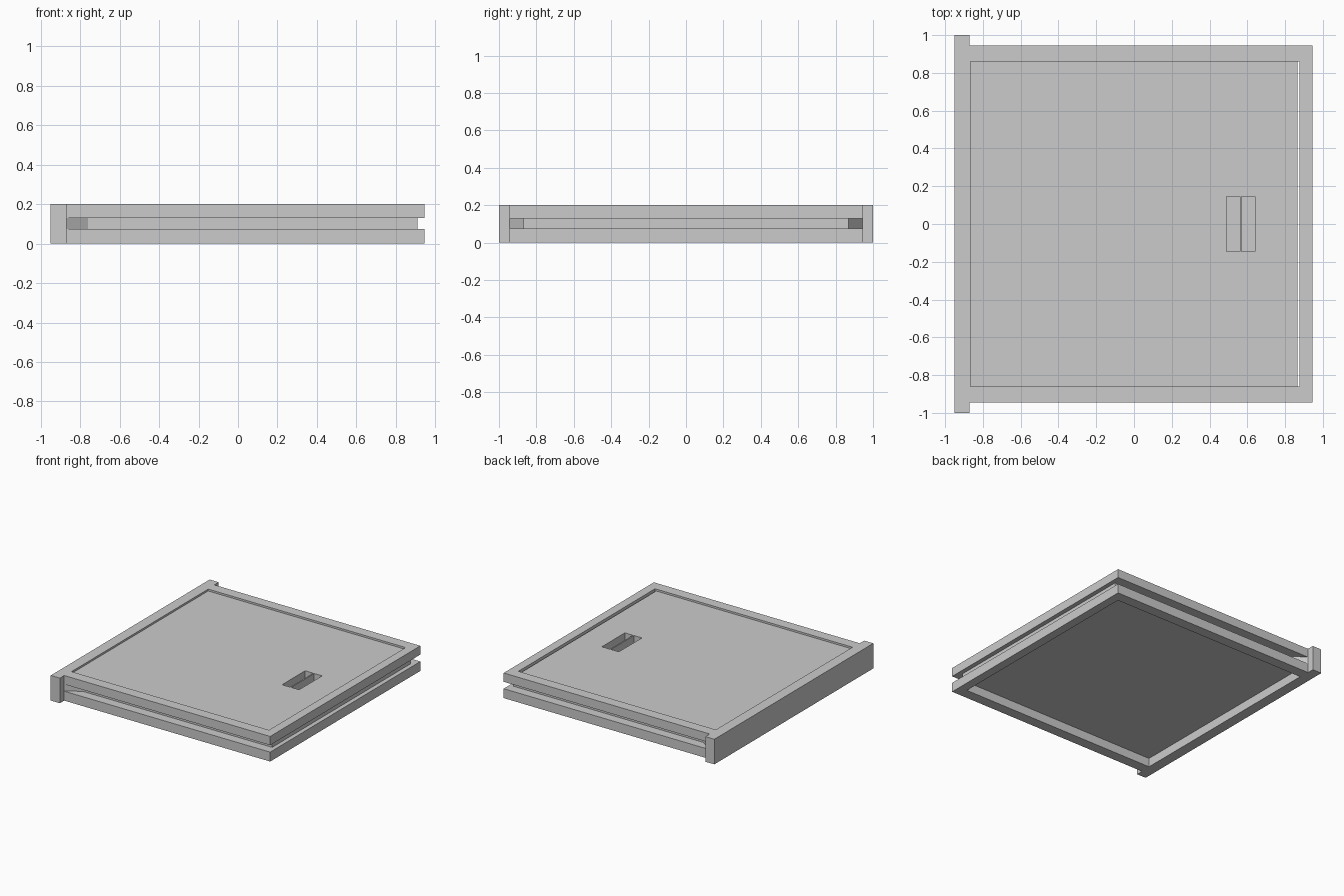
import bpy, bmesh

if "Cube" in bpy.data.objects:
    bpy.data.objects.remove(bpy.data.objects["Cube"])


def prism(name, pts, z0, z1):
    """Extrude a flat outline from z0 to z1."""
    bm = bmesh.new()
    face = bm.faces.new([bm.verts.new((x, y, z0)) for x, y in pts])
    res = bmesh.ops.extrude_face_region(bm, geom=[face])
    verts = [v for v in res["geom"] if isinstance(v, bmesh.types.BMVert)]
    bmesh.ops.translate(bm, vec=(0, 0, z1 - z0), verts=verts)
    bmesh.ops.recalc_face_normals(bm, faces=bm.faces)
    me = bpy.data.meshes.new(name)
    bm.to_mesh(me)
    bm.free()
    ob = bpy.data.objects.new(name, me)
    bpy.context.collection.objects.link(ob)
    return ob


def box(name, x0, x1, y0, y1, z0, z1):
    return prism(name, [(x0, y0), (x1, y0), (x1, y1), (x0, y1)], z0, z1)


def cut(ob, cutter):
    mod = ob.modifiers.new("cut", "BOOLEAN")
    mod.operation = "DIFFERENCE"
    mod.solver = "EXACT"
    mod.object = cutter
    cutter.hide_render = True
    cutter.hide_set(True)


# Square opening shared by the frames
opening = box("opening_cutter", -0.865, 0.875, -0.86, 0.86, -0.1, 0.3)

# Full-height spine along the left side
box("spine", -0.95, -0.87, -1, 1, 0, 0.2)

# Upper and lower frames, with the thin wall joining them
for name, x1, y, z0, z1 in [("lower_frame", 0.945, 0.945, 0, 0.075),
                            ("joining_wall", 0.91, 0.87, 0.075, 0.13),
                            ("upper_frame", 0.945, 0.945, 0.13, 0.2)]:
    cut(box(name, -0.87, x1, -y, y, z0, z1), opening)

# Slanted stops at the spine ends of the side grooves
for side, s in (("front", -1), ("back", 1)):
    prism(side + "_groove_stop",
          [(-0.87, s * 0.945), (-0.76, s * 0.87), (-0.87, s * 0.87)], 0.075, 0.13)

# Inset panel, leaving a narrow slot at the right, with two finger pockets
panel = box("inset_panel", -0.865, 0.865, -0.86, 0.86, 0.07, 0.185)
for i, x in enumerate((0.49, 0.57)):
    cut(panel, box(f"pocket_cutter_{i}", x, x + 0.07, -0.145, 0.145, 0.11, 0.3))
